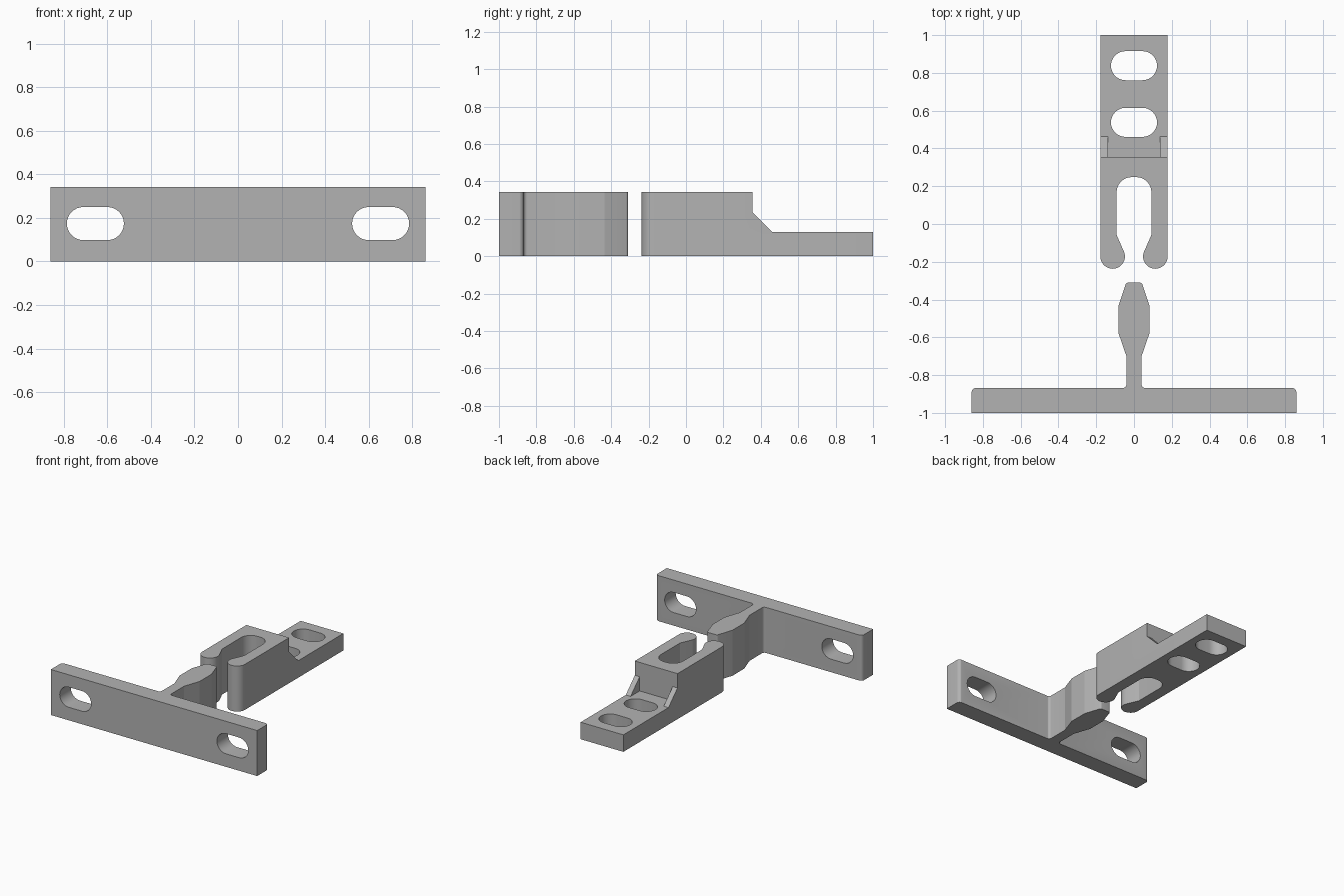
import bpy, bmesh, math
from mathutils import Vector, Matrix

if "Cube" in bpy.data.objects:
    bpy.data.objects.remove(bpy.data.objects["Cube"])

H = 0.343          # full height of plate, tongue and clip
BASE = 0.128       # height of the mounting foot

grey = bpy.data.materials.new("mid grey")
grey.diffuse_color = (0.45, 0.45, 0.45, 1)
grey.use_nodes = True
grey.node_tree.nodes["Principled BSDF"].inputs["Base Color"].default_value = grey.diffuse_color


def arc(cx, cy, r, a0, a1, n):
    """Points on an arc, angles in degrees."""
    steps = [math.radians(a0 + (a1 - a0) * i / n) for i in range(n + 1)]
    return [(cx + r * math.cos(a), cy + r * math.sin(a)) for a in steps]


def mirrored(half):
    """Close a right-hand outline with its mirror image across x = 0."""
    return half + [(-x, y) for x, y in reversed(half) if x > 1e-6]


def slot(length, r):
    """Stadium outline, long in x."""
    d = length / 2 - r
    return arc(d, 0, r, -90, 90, 16) + arc(-d, 0, r, 90, 270, 16)


def prism(name, outline, depth, matrix=Matrix()):
    """Extrude an xy outline along local z, then place it."""
    bm = bmesh.new()
    face = bm.faces.new([bm.verts.new((x, y, 0)) for x, y in outline])
    geom = bmesh.ops.extrude_face_region(bm, geom=[face])["geom"]
    bmesh.ops.translate(bm, vec=(0, 0, depth),
                        verts=[v for v in geom if isinstance(v, bmesh.types.BMVert)])
    bm.transform(matrix)
    bmesh.ops.recalc_face_normals(bm, faces=bm.faces)
    mesh = bpy.data.meshes.new(name)
    bm.to_mesh(mesh)
    bm.free()
    mesh.materials.append(grey)
    ob = bpy.data.objects.new(name, mesh)
    bpy.context.collection.objects.link(ob)
    return ob


def boolean(ob, other, operation):
    """Apply a boolean and remove the helper."""
    mod = ob.modifiers.new(operation.lower(), 'BOOLEAN')
    mod.operation, mod.object, mod.solver = operation, other, 'EXACT'
    bpy.context.view_layer.objects.active = ob
    bpy.ops.object.modifier_apply(modifier=mod.name)
    bpy.data.objects.remove(other)


def smooth(ob):
    bpy.ops.object.select_all(action='DESELECT')
    ob.select_set(True)
    bpy.context.view_layer.objects.active = ob
    bpy.ops.object.shade_smooth_by_angle(angle=math.radians(15))


# Wall plate with its tongue, one outline seen from above
half = [(0.86, -1.0)]
half += arc(0.835, -0.893, 0.025, 0, 90, 6)        # rounded plate corner
half += arc(0.06, -0.848, 0.02, 270, 180, 6)       # fillet at the neck
half += [(0.04, -0.70), (0.083, -0.575), (0.083, -0.435)]
half += arc(0.030, -0.326, 0.016, 20, 90, 5)       # tongue tip
plate = prism("plate_and_tongue", mirrored(half), H)

# Screw slots through the plate
for side in (-1, 1):
    place = Matrix.Translation((side * 0.655, -0.8, 0.174)) @ Matrix.Rotation(math.pi / 2, 4, 'X')
    boolean(plate, prism("plate_slot", slot(0.262, 0.076), 0.3, place), 'DIFFERENCE')
smooth(plate)

# Side profile of the clip and foot, extruded across x
across = Matrix(((0, 0, 1, -0.178), (1, 0, 0, 0), (0, 1, 0, 0), (0, 0, 0, 1)))
profile = [(-0.4, -0.1), (1.0, -0.1), (1.0, BASE), (0.463, BASE),
           (0.355, 0.235), (0.355, 0.5), (-0.4, 0.5)]
body = prism("side_profile", profile, 0.356, across)

# Pocket that leaves a thin gusset on each side
pocket = [(-0.138, 0.355), (0.138, 0.355), (0.138, 0.48), (-0.138, 0.48)]
boolean(body, prism("pocket", pocket, 0.3, Matrix.Translation((0, 0, BASE))), 'DIFFERENCE')

# Clip outline from above: mouth, sprung arms, foot
half = list(reversed(arc(0.012, 0.168, 0.08, 0, 90, 12)))
half += [(0.092, -0.058)]
half += arc(0.113, -0.172, 0.065, 157, 360, 20)
half += [(0.178, 1.0)]
outline = half + [(-x, y) for x, y in reversed(half)]
clip = prism("clip_and_foot", outline, H)
boolean(clip, body, 'INTERSECT')

# Screw slots through the foot
for y in (0.538, 0.838):
    place = Matrix.Translation((0, y, -0.1))
    boolean(clip, prism("foot_slot", slot(0.244, 0.077), 0.4, place), 'DIFFERENCE')
smooth(clip)
